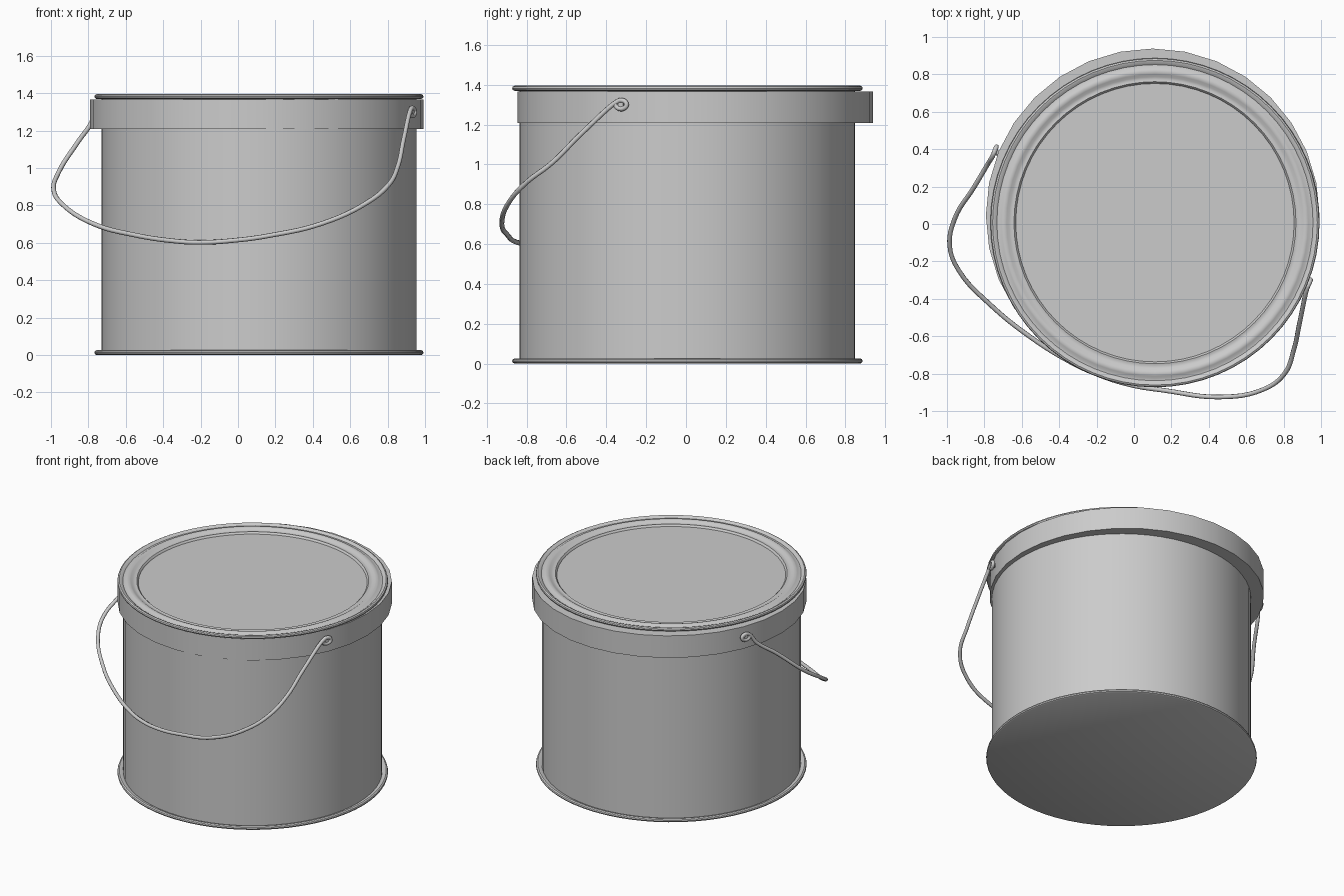
import bpy, bmesh, math
from mathutils import Vector

if "Cube" in bpy.data.objects:
    bpy.data.objects.remove(bpy.data.objects["Cube"])

CAN = (0.112, 0.007)      # axis of the can
BAND = (0.10, 0.046)      # axis of the slightly offset collar


def smooth(obj, angle=35):
    bpy.ops.object.select_all(action='DESELECT')
    obj.select_set(True)
    bpy.context.view_layer.objects.active = obj
    bpy.ops.object.shade_smooth_by_angle(angle=math.radians(angle))


def lathe(name, profile, centre, sides, closed=False):
    """Revolve (radius, z) points; radius 0 becomes a single pole."""
    bm = bmesh.new()
    rings = []
    for r, z in profile:
        count = sides if r > 0 else 1
        rings.append([bm.verts.new((centre[0] + r * math.cos(2 * math.pi * i / sides),
                                    centre[1] + r * math.sin(2 * math.pi * i / sides), z))
                      for i in range(count)])
    pairs = list(zip(rings, rings[1:]))
    if closed:
        pairs.append((rings[-1], rings[0]))
    for a, b in pairs:
        for i in range(sides):
            j = (i + 1) % sides
            quad = [a[i % len(a)], a[j % len(a)], b[j % len(b)], b[i % len(b)]]
            bm.faces.new(list(dict.fromkeys(quad)))
    bmesh.ops.recalc_face_normals(bm, faces=bm.faces)
    mesh = bpy.data.meshes.new(name)
    bm.to_mesh(mesh)
    bm.free()
    obj = bpy.data.objects.new(name, mesh)
    bpy.context.collection.objects.link(obj)
    smooth(obj)
    return obj


# Can wall with the rolled bottom rim and flat base
lathe("can_body", [(0, 0), (0.868, 0), (0.877, 0.005), (0.88, 0.013), (0.877, 0.021),
                   (0.868, 0.026), (0.855, 0.024), (0.842, 0.018), (0.842, 1.375)], CAN, 64)

# Lid: rolled rim, groove, raised ridge and recessed disc
lathe("lid", [(0.842, 1.369), (0.868, 1.369), (0.877, 1.374), (0.88, 1.382), (0.877, 1.39),
              (0.868, 1.395), (0.857, 1.392), (0.845, 1.383), (0.832, 1.384), (0.82, 1.392),
              (0.807, 1.395), (0.793, 1.391), (0.78, 1.382), (0.765, 1.380), (0.754, 1.383),
              (0.746, 1.375), (0.744, 1.370), (0, 1.370)], CAN, 64)

# Collar below the rim
lathe("collar_band", [(0.77, 1.208), (0.892, 1.208), (0.892, 1.366), (0.77, 1.366)],
      BAND, 32, closed=True)

# Wire handle with a curled eye at each end
arc = [(.885, -.53, 1.15), (.855, -.67, 1.01), (.805, -.80, .91), (.69, -.885, .815),
       (.457, -.925, .706), (.165, -.89, .638), (-.02, -.86, .613), (-.206, -.80, .602),
       (-.345, -.735, .61), (-.56, -.60, .643), (-.77, -.43, .70), (-.933, -.254, .80),
       (-.985, -.12, .88), (-.96, .024, .975), (-.853, .2, 1.143), (-.785, .315, 1.24)]


def eye(direction):
    """Return the curl points and the pivot centre on the collar."""
    d = Vector((direction[0], direction[1], 0)).normalized()
    t = Vector((-d.y, d.x, 0))
    if t.y < 0:
        t = -t
    c = Vector((BAND[0], BAND[1], 1.30)) + d * 0.912
    pts = [c + t * 0.03 * math.cos(a) + Vector((0, 0, 0.021 * math.sin(a)))
           for a in (math.radians(k) for k in (120, 75, 30, -15, -60, -105, -150, -190))]
    return pts, c, d


right_pts, right_c, right_d = eye((0.913, -0.408))
left_pts, left_c, left_d = eye((-0.928, 0.373))
path = right_pts[::-1] + [Vector(p) for p in arc] + left_pts

curve = bpy.data.curves.new("wire_handle", 'CURVE')
curve.dimensions = '3D'
curve.bevel_depth = 0.0125
curve.bevel_resolution = 2
curve.resolution_u = 6
curve.use_fill_caps = True
spline = curve.splines.new('BEZIER')
spline.bezier_points.add(len(path) - 1)
for bp, p in zip(spline.bezier_points, path):
    bp.co = p
    bp.handle_left_type = bp.handle_right_type = 'AUTO'
handle = bpy.data.objects.new("wire_handle", curve)
bpy.context.collection.objects.link(handle)
bpy.ops.object.select_all(action='DESELECT')
handle.select_set(True)
bpy.context.view_layer.objects.active = handle
bpy.ops.object.convert(target='MESH')
smooth(bpy.context.view_layer.objects.active, 60)

# Pivot studs joining the eyes to the collar
for side, c, d in (("right", right_c, right_d), ("left", left_c, left_d)):
    bpy.ops.mesh.primitive_cylinder_add(vertices=16, radius=0.014, depth=0.05,
                                        location=c - d * 0.02,
                                        rotation=d.to_track_quat('Z', 'Y').to_euler())
    stud = bpy.context.object
    stud.name = side + "_pivot_stud"
    smooth(stud)
